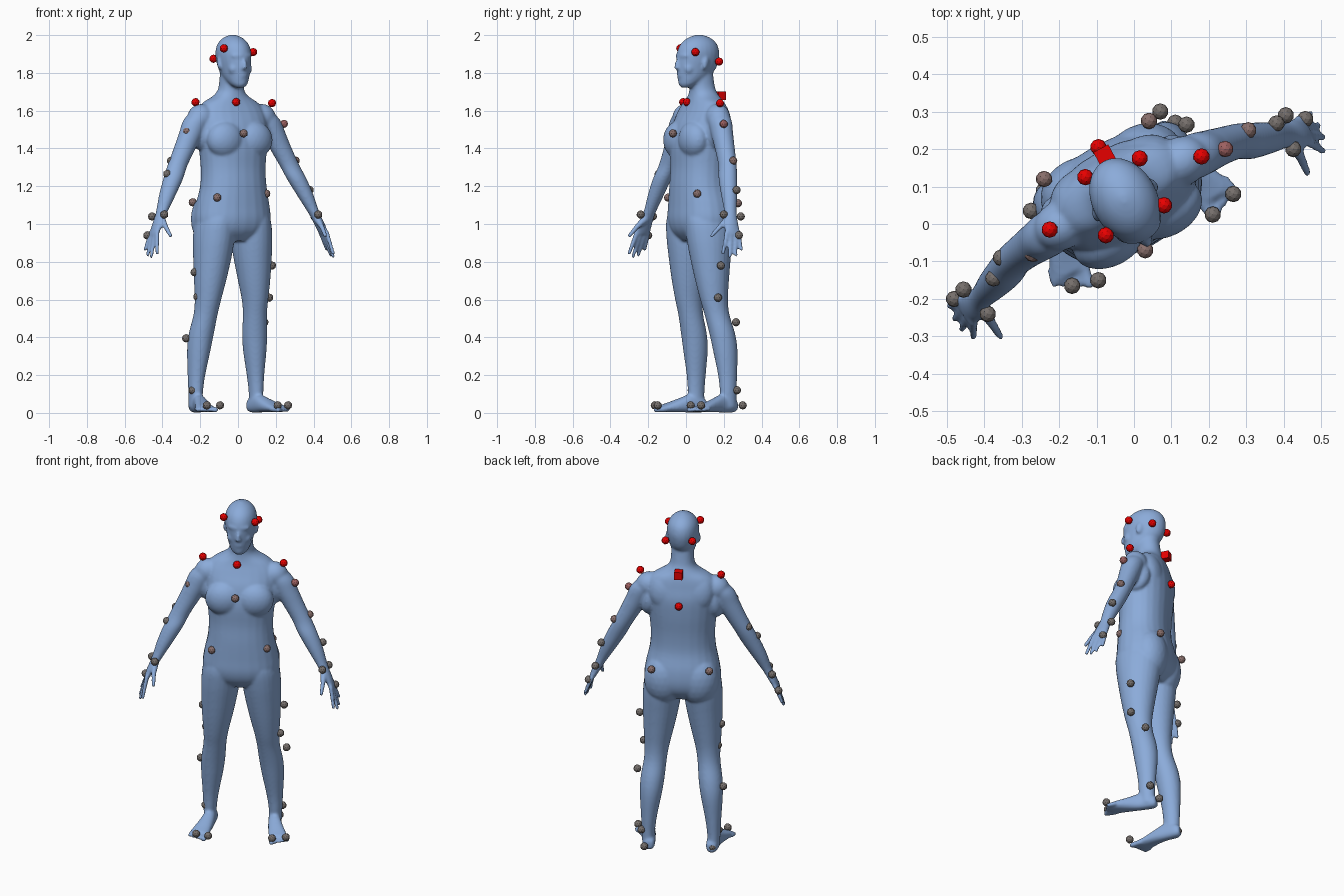
import bpy, bmesh, math
from mathutils import Matrix, Vector

# The figure is turned about z; parts are built facing -y, then placed with FRAME
FRAME = Matrix.Translation((-0.02, 0.055, 0)) @ Matrix.Rotation(math.radians(28), 4, 'Z')


def material(name, col):
    m = bpy.data.materials.new(name)
    m.diffuse_color = (*col, 1)
    return m


SKIN = material("blue_body", (0.26, 0.41, 0.70))
RED = material("red_marker", (0.80, 0.0, 0.0))
ROSE = material("dull_red_marker", (0.34, 0.12, 0.12))
BROWN = material("brown_marker", (0.25, 0.16, 0.15))
GREY = material("grey_marker", (0.18, 0.16, 0.15))


def make(name, bm, mat):
    me = bpy.data.meshes.new(name)
    bmesh.ops.recalc_face_normals(bm, faces=bm.faces)
    bm.to_mesh(me)
    bm.free()
    me.materials.append(mat)
    ob = bpy.data.objects.new(name, me)
    bpy.context.collection.objects.link(ob)
    return ob


def spline(rows, sub=4):
    """Catmull-Rom through rows of numbers."""
    out = []
    for i in range(len(rows) - 1):
        p = [rows[max(0, min(len(rows) - 1, i + k))] for k in (-1, 0, 1, 2)]
        for s in range(sub):
            t = s / sub
            out.append([0.5 * (2 * b + (c - a) * t + (2 * a - 5 * b + 4 * c - d) * t * t
                               + (3 * b - a - 3 * c + d) * t ** 3) for a, b, c, d in zip(*p)])
    return out + [rows[-1]]


def loft(bm, rows, side=1, along='Z', n=24, power=1.0):
    """Rows: (position, centre a, centre b, radius a, radius b), capped ellipses."""
    rings = []
    for h, a, b, ra, rb in spline(rows):
        ring = []
        for k in range(n):
            t = 2 * math.pi * k / n
            c, s = math.cos(t), math.sin(t)
            c, s = (math.copysign(abs(v) ** power, v) for v in (c, s))
            u, v = side * a + ra * c, b + rb * s
            ring.append(bm.verts.new((u, v, h) if along == 'Z' else (u, h, v)))
        rings.append(ring)
    for r, q in zip(rings, rings[1:]):
        for k in range(n):
            bm.faces.new((r[k], r[(k + 1) % n], q[(k + 1) % n], q[k]))
    bm.faces.new(rings[0][::-1])
    bm.faces.new(rings[-1])


def blob(bm, loc, size, rot=(0, 0, 0)):
    m = Matrix.Translation(loc)
    for ang, ax in zip(rot, 'XYZ'):
        m = m @ Matrix.Rotation(math.radians(ang), 4, ax)
    bmesh.ops.create_icosphere(bm, subdivisions=3, radius=1, matrix=m @ Matrix.Diagonal((*size, 1)))


def tube(bm, a, b, r0, r1):
    """Round-ended finger between two points."""
    a, b = Vector(a), Vector(b)
    q = (b - a).to_track_quat('Z', 'Y').to_matrix().to_4x4()
    bmesh.ops.create_cone(bm, cap_ends=True, segments=12, radius1=r0, radius2=r1,
                          depth=(b - a).length, matrix=Matrix.Translation((a + b) / 2) @ q)
    for p, r in ((a, r0), (b, r1)):
        blob(bm, p, (r, r, r))


bm = bmesh.new()
# Torso and neck
loft(bm, [(0.91, 0, 0.02, 0.10, 0.09), (0.96, 0, 0.022, 0.19, 0.135), (1.02, 0, 0.022, 0.212, 0.153),
          (1.10, 0, 0.020, 0.203, 0.150), (1.20, 0, 0.010, 0.182, 0.137), (1.30, 0, 0.012, 0.178, 0.133),
          (1.42, 0, 0.016, 0.190, 0.138), (1.52, 0, 0.028, 0.200, 0.128), (1.59, 0, 0.038, 0.196, 0.105),
          (1.64, 0, 0.044, 0.160, 0.088), (1.68, 0, 0.042, 0.092, 0.076), (1.72, 0, 0.035, 0.066, 0.067),
          (1.80, 0, 0.025, 0.062, 0.065)], power=0.9)
# Head
loft(bm, [(1.722, 0, -0.062, 0.022, 0.028), (1.74, 0, -0.05, 0.045, 0.05), (1.775, 0, -0.022, 0.064, 0.085),
          (1.82, 0, -0.002, 0.076, 0.110), (1.87, 0, 0.007, 0.085, 0.119), (1.915, 0, 0.011, 0.087, 0.117),
          (1.955, 0, 0.014, 0.075, 0.10), (1.985, 0, 0.016, 0.048, 0.064), (2.002, 0, 0.016, 0.012, 0.016)])
# Face: nose, lips, chin
blob(bm, (0, -0.112, 1.848), (0.011, 0.018, 0.034), (-22, 0, 0))
blob(bm, (0, -0.117, 1.828), (0.017, 0.015, 0.010))
blob(bm, (0, -0.097, 1.787), (0.028, 0.014, 0.014))
blob(bm, (0, -0.084, 1.748), (0.030, 0.020, 0.020))
for s in (1, -1):
    # Brow, cheek, ear
    blob(bm, (s * 0.028, -0.094, 1.890), (0.034, 0.014, 0.014), (0, 0, s * 20))
    blob(bm, (s * 0.040, -0.066, 1.822), (0.028, 0.030, 0.032))
    blob(bm, (s * 0.086, 0.012, 1.85), (0.010, 0.020, 0.034), (-12, 0, s * 20))
    # Chest, shoulder blade, buttock and shoulder cap
    blob(bm, (s * 0.085, -0.062, 1.445), (0.105, 0.074, 0.100))
    blob(bm, (s * 0.085, 0.085, 1.555), (0.095, 0.058, 0.110), (10, 0, 0))
    blob(bm, (s * 0.095, 0.080, 1.025), (0.112, 0.096, 0.150))
    blob(bm, (s * 0.182, 0.03, 1.562), (0.076, 0.066, 0.074))
    # Chest side running into the arm
    blob(bm, (s * 0.175, 0.035, 1.49), (0.052, 0.075, 0.100), (0, -s * 12, 0))
    # Leg
    loft(bm, [(0.03, 0.180, 0.10, 0.034, 0.042), (0.11, 0.181, 0.095, 0.037, 0.046), (0.20, 0.177, 0.093, 0.045, 0.052),
              (0.33, 0.168, 0.084, 0.061, 0.066), (0.42, 0.160, 0.070, 0.066, 0.069), (0.52, 0.148, 0.045, 0.063, 0.067),
              (0.60, 0.141, 0.031, 0.069, 0.075), (0.70, 0.132, 0.024, 0.084, 0.091), (0.82, 0.121, 0.020, 0.099, 0.110),
              (0.93, 0.112, 0.018, 0.107, 0.126), (1.02, 0.105, 0.016, 0.101, 0.130), (1.10, 0.095, 0.014, 0.07, 0.11)], s)
    # Foot and toes
    loft(bm, [(0.150, 0.172, 0.036, 0.022, 0.024), (0.125, 0.174, 0.042, 0.033, 0.040), (0.06, 0.180, 0.050, 0.035, 0.048),
              (0.0, 0.194, 0.040, 0.043, 0.037), (-0.06, 0.212, 0.028, 0.051, 0.025),
              (-0.10, 0.217, 0.022, 0.050, 0.018)], s, 'Y', power=0.85)
    for i in range(5):
        r = 0.0165 if i == 0 else 0.012
        x = 0.18 + 0.0205 * i
        tube(bm, (s * x, -0.09 + 0.006 * i, 0.02), (s * (x + 0.008), -0.142 + 0.011 * i, 0.017), r, r * 0.95)
    # Arm
    loft(bm, [(1.60, 0.185, 0.03, 0.045, 0.045), (1.55, 0.212, 0.027, 0.072, 0.060), (1.48, 0.247, 0.022, 0.067, 0.057),
              (1.40, 0.288, 0.017, 0.061, 0.051), (1.31, 0.336, 0.008, 0.055, 0.047), (1.24, 0.370, -0.008, 0.054, 0.048),
              (1.16, 0.410, -0.022, 0.046, 0.043), (1.08, 0.447, -0.035, 0.033, 0.035), (1.04, 0.466, -0.042, 0.027, 0.035),
              (0.99, 0.490, -0.050, 0.023, 0.042), (0.945, 0.510, -0.053, 0.016, 0.044)], s)
    # Fingers and thumb
    for y0, y1, x1, z1 in ((-0.088, -0.122, 0.528, 0.845), (-0.064, -0.090, 0.545, 0.828),
                           (-0.040, -0.056, 0.549, 0.836), (-0.019, -0.020, 0.545, 0.865)):
        tube(bm, (s * 0.508, y0, 0.955), (s * x1, y1, z1), 0.013, 0.0105)
    tube(bm, (s * 0.466, -0.062, 1.025), (s * 0.468, -0.108, 0.985), 0.020, 0.0145)
    tube(bm, (s * 0.468, -0.108, 0.985), (s * 0.464, -0.155, 0.938), 0.0145, 0.011)
bm.transform(FRAME)
body = make("human_body", bm, SKIN)
# Fuse the overlapping volumes into one smooth skin
fuse = body.modifiers.new("fuse", 'REMESH')
fuse.mode = 'VOXEL'
fuse.voxel_size = 0.007
fuse.use_smooth_shade = True
relax = body.modifiers.new("relax", 'SMOOTH')
relax.factor = 0.5
relax.iterations = 10

# Motion markers: the colour fades from red to grey with distance from the back sensor
GROUPS = {
    "upper_marker": (RED, [(-.13, .125, 1.875), (.015, .175, 1.86), (.08, .05, 1.91), (-.075, -.03, 1.93),
                           (.18, .18, 1.64), (-.225, -.015, 1.645), (-.01, .005, 1.645), (-.095, .205, 1.50)]),
    "upper_arm_marker": (ROSE, [(.243, .20, 1.53)]),
    "trunk_marker": (BROWN, [(-.27, -.08, 1.49), (.03, -.07, 1.48), (.305, .25, 1.335), (.15, .06, 1.16),
                             (-.11, -.095, 1.14), (.04, .275, 1.11), (-.24, .12, 1.115)]),
    "arm_marker": (GREY, [(-.355, -.09, 1.335), (-.375, -.145, 1.265), (-.455, -.175, 1.04), (-.39, -.24, 1.05),
                          (-.48, -.20, .94), (.38, .268, 1.18), (.405, .29, 1.04), (.425, .20, 1.05), (.457, .28, .94)]),
    "leg_marker": (GREY, [(.18, .185, .78), (.165, .17, .61), (.14, .265, .48), (.11, .27, .12), (.07, .30, .04),
                          (.21, .025, .04), (.265, .08, .04), (-.23, -.01, .745), (-.215, 0, .615), (-.275, .035, .395),
                          (-.24, .03, .12), (-.24, .09, .04), (-.165, -.165, .04), (-.095, -.15, .04)]),
}
for name, (mat, points) in GROUPS.items():
    for p in points:
        bm = bmesh.new()
        bmesh.ops.create_icosphere(bm, subdivisions=2, radius=0.022, matrix=Matrix.Translation(p))
        make(name, bm, mat)

# Box sensor on the upper back
bm = bmesh.new()
bmesh.ops.create_cube(bm, size=0.045, matrix=Matrix.Translation((-.078, .182, 1.68)) @ Matrix.Rotation(math.radians(28), 4, 'Z'))
make("back_sensor", bm, RED)
